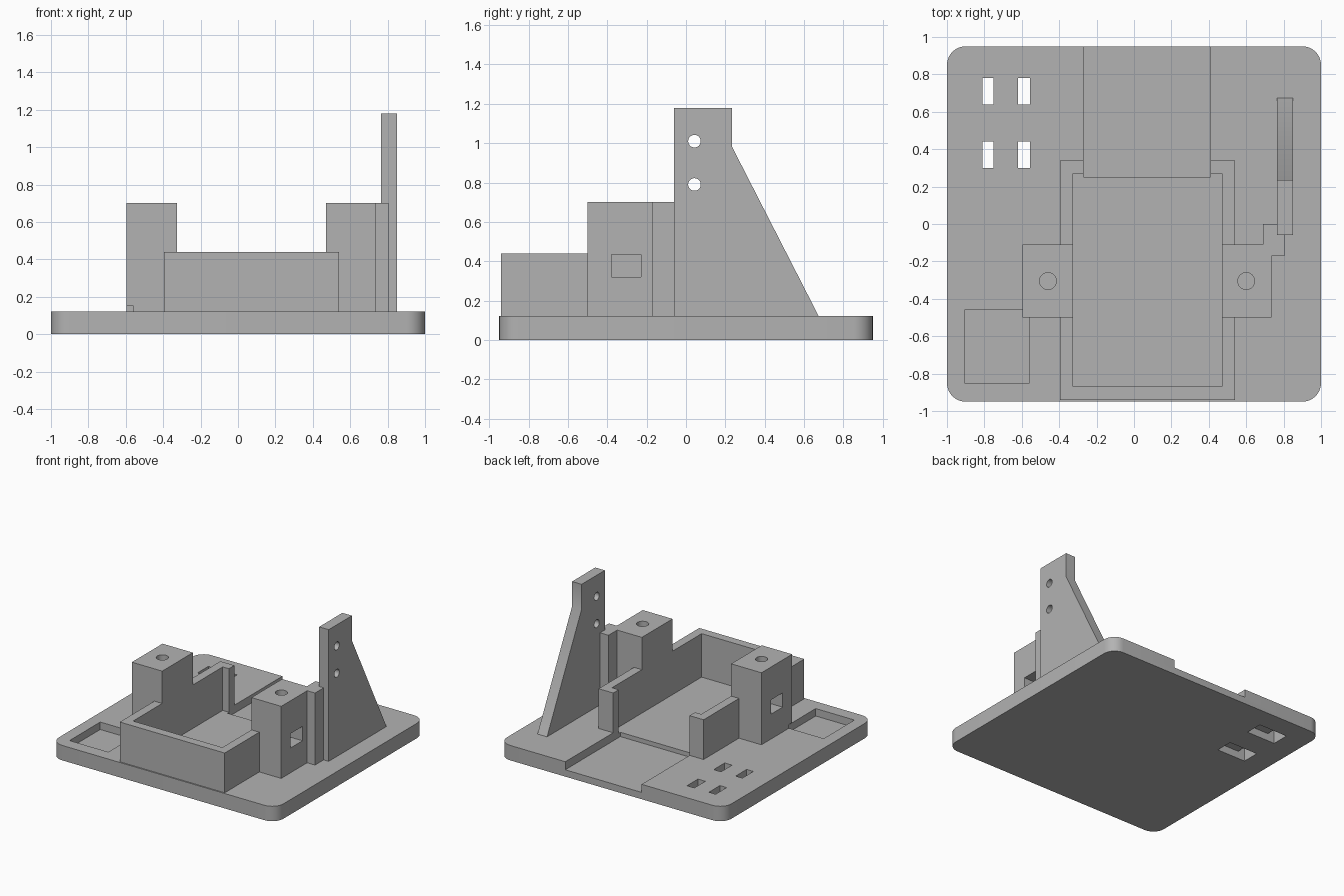
import bpy, bmesh, math
from mathutils import Vector

old = bpy.data.objects.get("Cube")
if old:
    bpy.data.objects.remove(old, do_unlink=True)

grey = bpy.data.materials.new("plain grey")
grey.use_nodes = True
grey.diffuse_color = (0.45, 0.45, 0.45, 1)
grey.node_tree.nodes["Principled BSDF"].inputs["Base Color"].default_value = (0.45, 0.45, 0.45, 1)


def prism(name, points, extrusion):
    """Extrude a flat outline of 3D points along a vector."""
    bm = bmesh.new()
    face = bm.faces.new([bm.verts.new(p) for p in points])
    ext = bmesh.ops.extrude_face_region(bm, geom=[face])
    moved = [g for g in ext["geom"] if isinstance(g, bmesh.types.BMVert)]
    bmesh.ops.translate(bm, verts=moved, vec=Vector(extrusion))
    bmesh.ops.recalc_face_normals(bm, faces=bm.faces)
    mesh = bpy.data.meshes.new(name)
    bm.to_mesh(mesh)
    bm.free()
    mesh.materials.append(grey)
    obj = bpy.data.objects.new(name, mesh)
    bpy.context.collection.objects.link(obj)
    return obj


def box(name, x, y, z):
    (x0, x1), (y0, y1), (z0, z1) = x, y, z
    outline = [(x0, y0, z0), (x1, y0, z0), (x1, y1, z0), (x0, y1, z0)]
    return prism(name, outline, (0, 0, z1 - z0))


def round_cutter(centre, radius, u, v, extrusion):
    """Cylinder whose circle lies in the plane of u and v."""
    n = 32
    c, u, v = Vector(centre), Vector(u), Vector(v)
    ring = [c + radius * (math.cos(i * math.tau / n) * u + math.sin(i * math.tau / n) * v)
            for i in range(n)]
    return prism("cutter", ring, extrusion)


def cut(obj, *cutters):
    bpy.context.view_layer.objects.active = obj
    for cutter in cutters:
        mod = obj.modifiers.new("cut", "BOOLEAN")
        mod.operation = "DIFFERENCE"
        mod.solver = "EXACT"
        mod.object = cutter
        bpy.ops.object.modifier_apply(modifier=mod.name)
        bpy.data.objects.remove(cutter, do_unlink=True)


def smooth(obj):
    bpy.ops.object.select_all(action="DESELECT")
    obj.select_set(True)
    bpy.context.view_layer.objects.active = obj
    bpy.ops.object.shade_smooth_by_angle(angle=math.radians(30))


T = 0.12      # base thickness
TRAY = 0.44   # tray wall top
POST = 0.70   # post top

# Base plate with rounded corners
R, W, D = 0.1, 1.0, 0.95
outline = []
for k, (sx, sy) in enumerate([(1, 1), (-1, 1), (-1, -1), (1, -1)]):
    for i in range(9):
        a = (k + i / 8) * math.pi / 2
        outline.append((sx * (W - R) + R * math.cos(a), sy * (D - R) + R * math.sin(a), 0))
base = prism("base_plate", outline, (0, 0, T))

# Tray floor, rear channel and square corner pocket
cut(base,
    box("cutter", (-0.325, 0.47), (-0.87, 0.27), (0.09, 0.3)),
    box("cutter", (-0.27, 0.41), (0.25, 1.1), (0.055, 0.3)),
    box("cutter", (-0.905, -0.56), (-0.85, -0.46), (0.06, 0.3)))

# Strap slots, joined in pairs by grooves underneath
for y in [(0.30, 0.44), (0.64, 0.78)]:
    cut(base, box("cutter", (-0.81, -0.555), y, (-0.1, 0.06)))
    for x in [(-0.81, -0.75), (-0.62, -0.555)]:
        cut(base, box("cutter", x, y, (-0.1, 0.3)))
smooth(base)

# Open tray with a gap in its back wall
tray = box("tray_walls", (-0.395, 0.54), (-0.94, 0.34), (T, TRAY))
cut(tray,
    box("cutter", (-0.325, 0.47), (-0.87, 0.27), (0, 1)),
    box("cutter", (-0.27, 0.41), (0.2, 0.5), (0, 1)))

# Mounting posts with a screw hole and a nut window each
for name, x, hole_x, window in [("right_post", (-0.595, -0.325), -0.46, (-0.7, -0.4)),
                                ("left_post", (0.47, 0.735), 0.60, (0.54, 0.85))]:
    post = box(name, x, (-0.5, -0.11), (T, POST))
    cut(post,
        box("cutter", window, (-0.38, -0.23), (0.32, 0.435)),
        round_cutter((hole_x, -0.305, 0.38), 0.045, (1, 0, 0), (0, 1, 0), (0, 0, 0.5)))
    if name == "right_post":
        cut(post, box("cutter", (-0.7, -0.56), (-0.7, -0.46), (0, 0.15)))
    smooth(post)

# Column tying the left post to the upright fin
box("link_column", (0.69, 0.805), (-0.17, 0), (T, POST))

# Upright fin with sloped back and two through holes
side = [(-0.06, T), (0.235, T), (0.675, T), (0.235, 0.98), (0.235, 1.18), (-0.06, 1.18)]
side.pop(1)
fin = prism("upright_fin", [(0.765, y, z) for y, z in side], (0.085, 0, 0))
for z in (0.79, 1.01):
    cut(fin, round_cutter((0.6, 0.043, z), 0.032, (0, 1, 0), (0, 0, 1), (0.4, 0, 0)))
smooth(fin)
